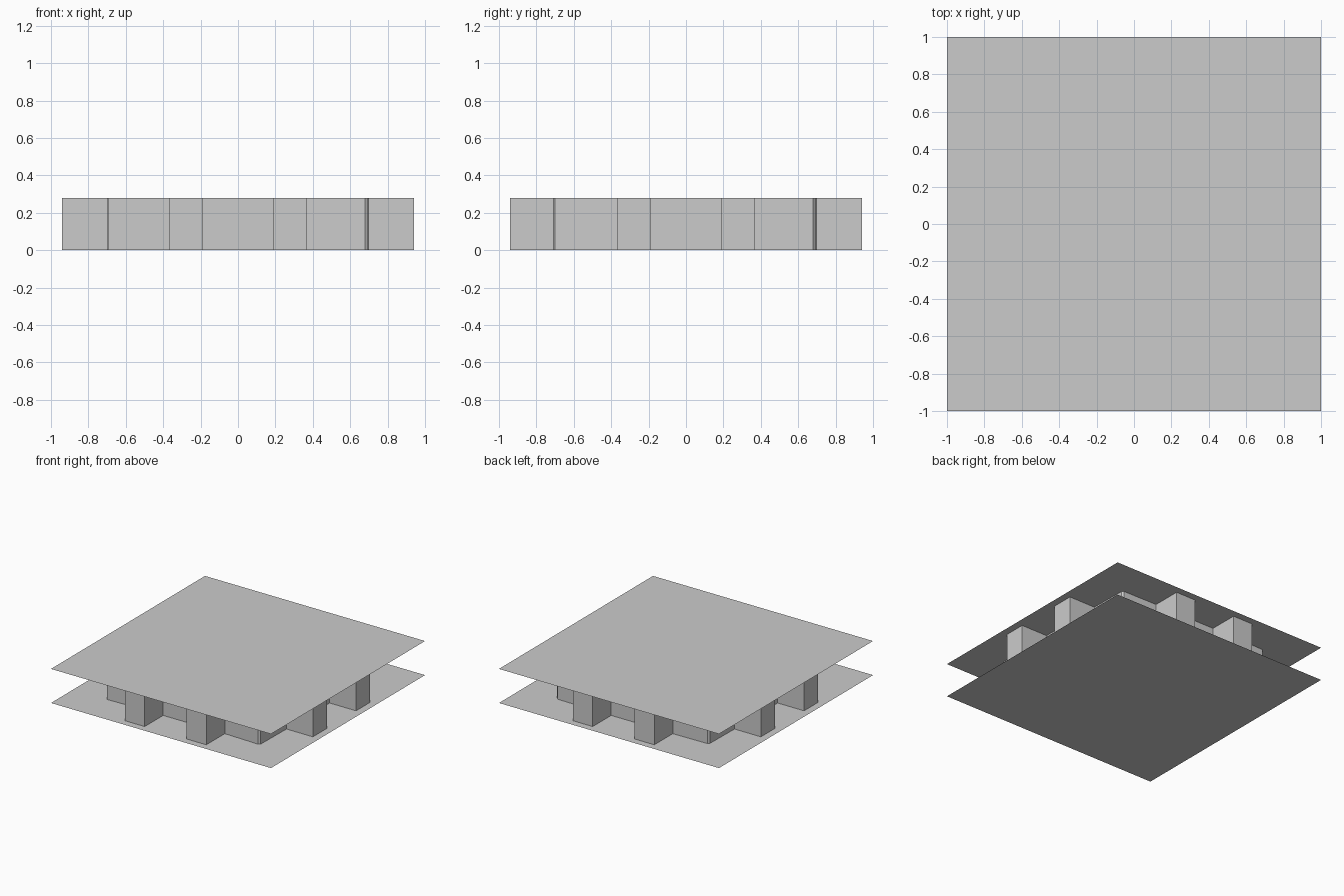
import bpy
import math

if "Cube" in bpy.data.objects:
    bpy.data.objects.remove(bpy.data.objects["Cube"])

H = 0.28          # height between the two sheets
OUT = 0.94        # outer face of the blocks
IN = 0.70         # core wall distance
A, B = 0.19, 0.37  # block span along each side


def make_object(name, verts, faces):
    mesh = bpy.data.meshes.new(name)
    mesh.from_pydata(verts, [], faces)
    mesh.update()
    obj = bpy.data.objects.new(name, mesh)
    bpy.context.collection.objects.link(obj)
    return obj


def sheet(name, z, up):
    ring = [(-1, -1, z), (1, -1, z), (1, 1, z), (-1, 1, z)]
    return make_object(name, ring, [(0, 1, 2, 3) if up else (3, 2, 1, 0)])


# Thin square sheets above and below the core
sheet("bottom_sheet", 0.0, False)
sheet("top_sheet", H, True)

# Outline of one side with two projecting blocks, turned round four times
side = [(-B, -IN), (-B, -OUT), (-A, -OUT), (-A, -IN),
        (A, -IN), (A, -OUT), (B, -OUT), (B, -IN)]
# Tiny corner bevels at the end of each side; front left corner stays sharp
corners = [[(0.68, -0.71), (0.695, -0.70)],
           [(0.695, 0.68), (0.68, 0.695)],
           [(-0.68, 0.695), (-0.695, 0.68)],
           [(-0.695, -0.71)]]
outline = []
for i, corner in enumerate(corners):
    c, s = round(math.cos(i * math.pi / 2)), round(math.sin(i * math.pi / 2))
    outline += [(x * c - y * s, x * s + y * c) for x, y in side] + corner

# Upright wall following the outline
n = len(outline)
verts = [(x, y, z) for z in (0.0, H) for x, y in outline]
faces = [(i, (i + 1) % n, n + (i + 1) % n, n + i) for i in range(n)]
make_object("core_wall", verts, faces)
